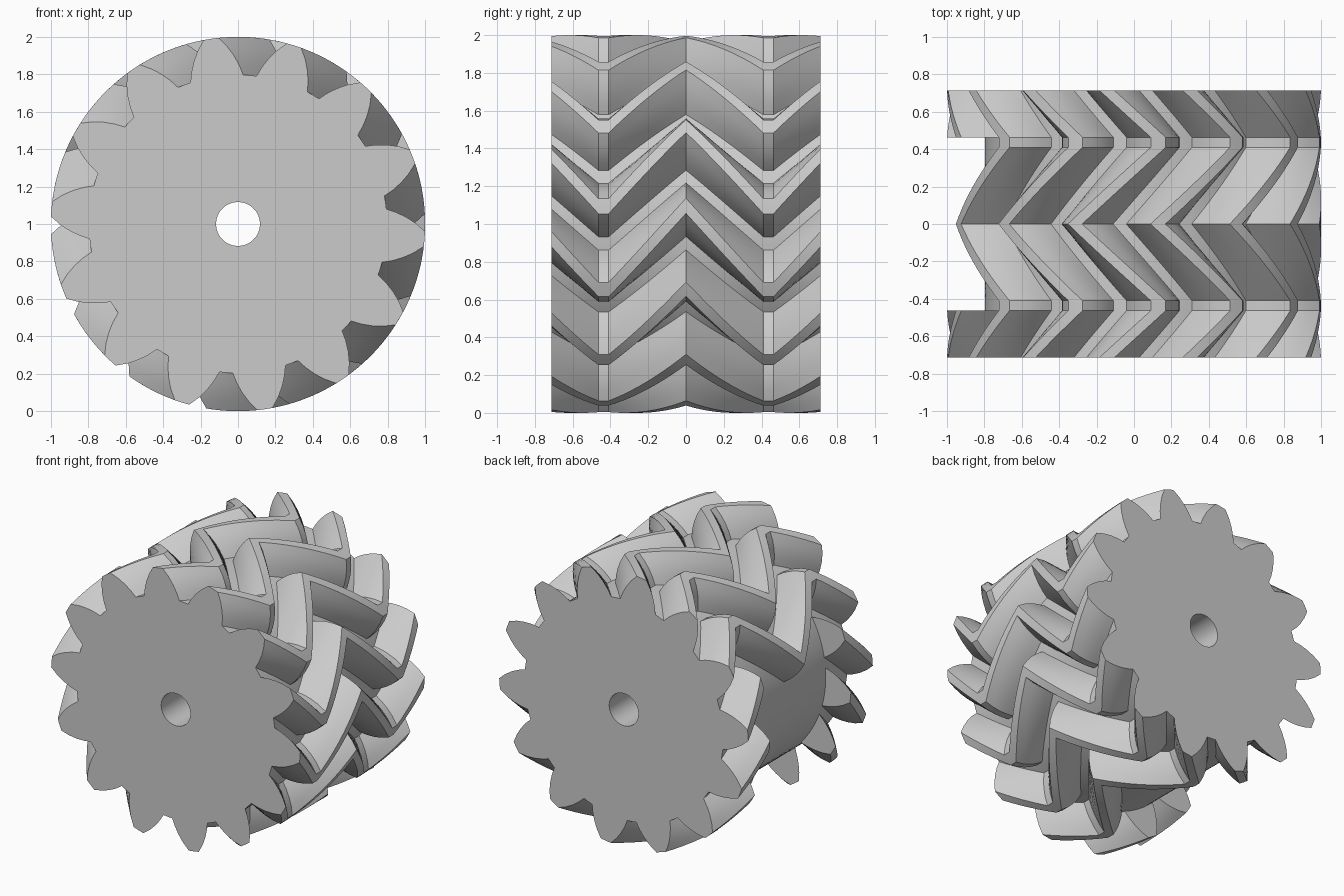
import bpy, bmesh, math

cube = bpy.data.objects.get("Cube")
if cube:
    bpy.data.objects.remove(cube)

TEETH = 14
PITCH = 360 / TEETH
PHASE = 5.4                  # centre of tooth 0 at the outer kinks, in degrees
TWIST = 63.0                 # helix twist, degrees per unit of width
ROOT, TIP, BORE = 0.797, 1.0, 0.117
HALF, RIM, KINK = 0.713, 0.463, 0.41
MISSING = range(6, 10)       # teeth absent from the middle band

# Half tooth: angle from the tooth centre, radius
FLANK = [(10.3, ROOT), (8.7, 0.85), (6.9, 0.9), (4.8, 0.95), (2.3, TIP)]
TOOTH = ([(-PITCH / 2, ROOT)] + [(-a, r) for a, r in FLANK]
         + [(0, TIP)] + FLANK[::-1])


def twist_at(y):
    """Twist of the W-shaped teeth at a position across the width."""
    y = abs(y)
    if y > RIM:
        return (y - RIM) * TWIST
    return max(0, KINK - y) * TWIST


def section(bm, y, kind):
    """One closed loop of vertices: 'full', 'gap' or 'bore'."""
    loop = []
    for k in range(TEETH):
        for offset, radius in TOOTH:
            if kind == "bore":
                radius = BORE
            elif kind == "gap" and k in MISSING:
                radius = ROOT
            a = math.radians(PHASE + k * PITCH + offset + twist_at(y))
            loop.append(bm.verts.new((radius * math.cos(a), y,
                                      1 + radius * math.sin(a))))
    return loop


def span(a, b, steps):
    return [a + (b - a) * i / steps for i in range(steps + 1)]


# Stations from the front bore edge, over the teeth, to the back bore edge
outer = span(-HALF, -RIM, 6)
half_middle = [-RIM] + span(-KINK, 0, 10)
middle = half_middle + [-y for y in half_middle[-2::-1]]
stations = [(-HALF, "bore")]
stations += [(y, "full") for y in outer]
stations += [(y, "gap") for y in middle]
stations += [(-y, "full") for y in reversed(outer)]
stations += [(HALF, "bore")]

bm = bmesh.new()
loops = [section(bm, y, kind) for y, kind in stations]
count = len(loops[0])
for a, b in zip(loops, loops[1:] + loops[:1]):
    for i in range(count):
        j = (i + 1) % count
        bm.faces.new((a[i], a[j], b[j], b[i]))
bmesh.ops.remove_doubles(bm, verts=bm.verts, dist=0.0002)
bmesh.ops.recalc_face_normals(bm, faces=bm.faces)

mesh = bpy.data.meshes.new("herringbone_gear")
bm.to_mesh(mesh)
bm.free()
gear = bpy.data.objects.new("herringbone_gear", mesh)
bpy.context.collection.objects.link(gear)

# Plain grey metal
colour = (0.6, 0.6, 0.6, 1)
grey = bpy.data.materials.new("light_grey")
grey.use_nodes = True
grey.diffuse_color = colour
grey.node_tree.nodes["Principled BSDF"].inputs["Base Color"].default_value = colour
mesh.materials.append(grey)

# Smooth flanks, crisp tooth edges
bpy.ops.object.select_all(action="DESELECT")
gear.select_set(True)
bpy.context.view_layer.objects.active = gear
bpy.ops.object.shade_smooth_by_angle(angle=math.radians(22))
